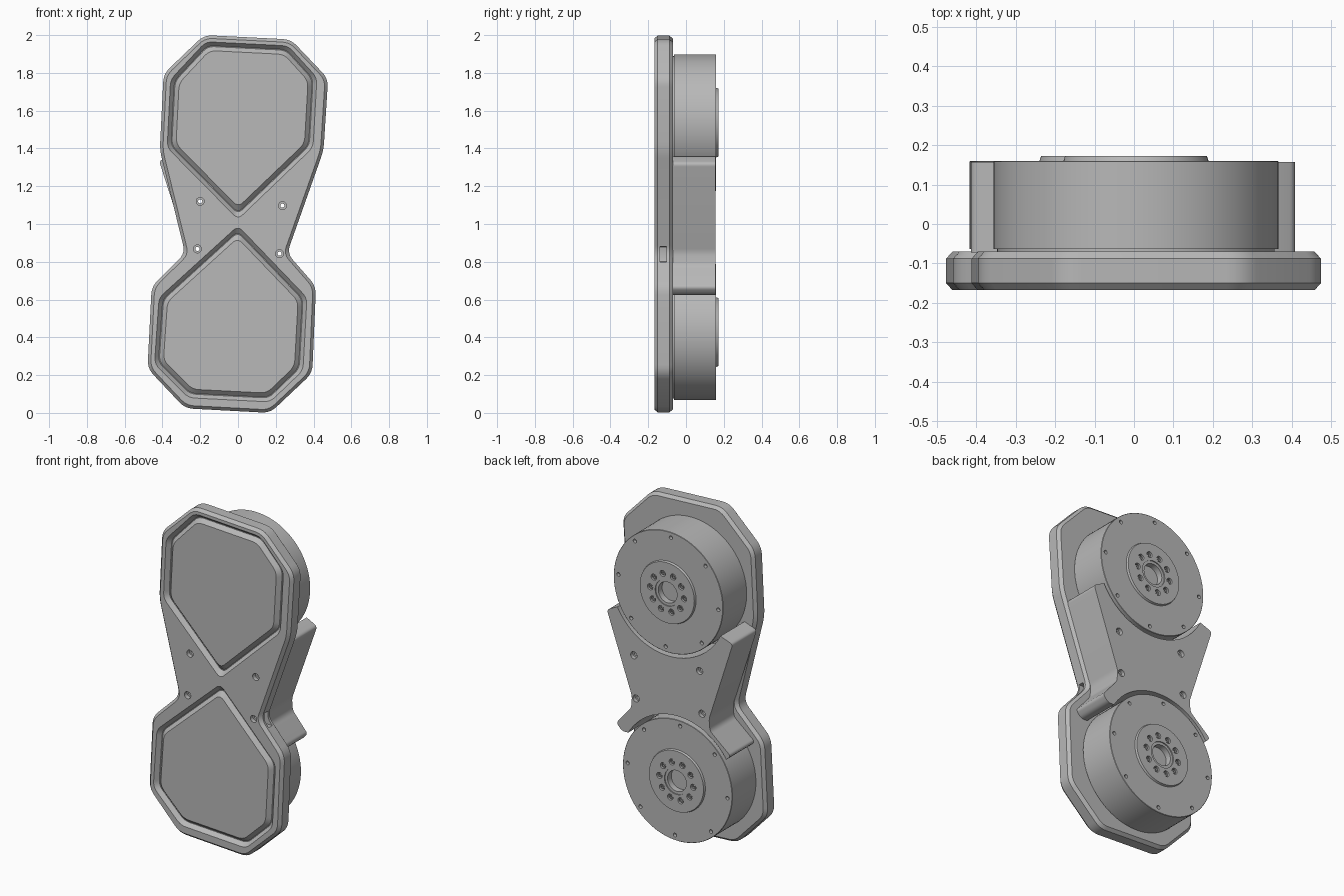
import bpy
import bmesh
from math import sin, cos, pi, radians
from mathutils import Vector

if "Cube" in bpy.data.objects:
    bpy.data.objects.remove(bpy.data.objects["Cube"], do_unlink=True)

grey = bpy.data.materials.new("machined_grey")
grey.use_nodes = True
grey.diffuse_color = (0.48, 0.48, 0.48, 1)
grey.node_tree.nodes["Principled BSDF"].inputs["Base Color"].default_value = grey.diffuse_color


def inset(points, d):
    """Move each edge of a clockwise outline inward by d."""
    pts = [Vector(p) for p in points]
    result = []
    for i, p in enumerate(pts):
        a = (p - pts[i - 1]).normalized()
        b = (pts[(i + 1) % len(pts)] - p).normalized()
        n1, n2 = Vector((a.y, -a.x)), Vector((b.y, -b.x))
        result.append(p + (n1 + n2) * d / (1 + n1.dot(n2)))
    return result


def rounded(points, cut, steps=5):
    """Replace each corner by a short curve starting cut away from it."""
    pts = [Vector(p) for p in points]
    result = []
    for i, p in enumerate(pts):
        a = p + (pts[i - 1] - p).normalized() * cut
        b = p + (pts[(i + 1) % len(pts)] - p).normalized() * cut
        for k in range(steps + 1):
            t = k / steps
            result.append(a * (1 - t) ** 2 + p * 2 * t * (1 - t) + b * t * t)
    return result


def circle(r, x, z, n=64):
    return [Vector((x + r * cos(2 * pi * i / n), z + r * sin(2 * pi * i / n))) for i in range(n)]


def add_loft(bm, rings):
    """Join outlines given as (points, y) and cap both ends."""
    loops = [[bm.verts.new((p.x, y, p.y)) for p in pts] for pts, y in rings]
    faces = [bm.faces.new(loops[0]), bm.faces.new(loops[-1])]
    for a, b in zip(loops, loops[1:]):
        for i in range(len(a)):
            faces.append(bm.faces.new((a[i - 1], a[i], b[i], b[i - 1])))
    bmesh.ops.recalc_face_normals(bm, faces=faces)


def build(name, lofts):
    bm = bmesh.new()
    for rings in lofts:
        add_loft(bm, rings)
    mesh = bpy.data.meshes.new(name)
    bm.to_mesh(mesh)
    bm.free()
    mesh.materials.append(grey)
    ob = bpy.data.objects.new(name, mesh)
    bpy.context.collection.objects.link(ob)
    return ob


def activate(ob):
    bpy.ops.object.select_all(action='DESELECT')
    ob.select_set(True)
    bpy.context.view_layer.objects.active = ob


def carve(ob, lofts):
    cutter = build("cutter", lofts)
    cutter.hide_render = True
    mod = ob.modifiers.new("carve", 'BOOLEAN')
    mod.operation, mod.solver, mod.object = 'DIFFERENCE', 'EXACT', cutter
    activate(ob)
    bpy.ops.object.modifier_apply(modifier=mod.name)
    bpy.data.objects.remove(cutter, do_unlink=True)


def finish(ob):
    activate(ob)
    bpy.ops.object.shade_smooth_by_angle(angle=radians(24))


FRONT, BACK = -0.168, -0.07
MOTORS = {"upper": (0.005, 1.537), "lower": (-0.056, 0.428)}
HOLES = [(-0.2, 1.12), (0.235, 1.097), (-0.215, 0.868), (0.22, 0.843)]

# Cover plate with a waist and chamfered rims
outline = [(-0.18, 2.0), (0.28, 1.977), (0.477, 1.77), (0.453, 1.39), (0.26, 0.845),
           (0.413, 0.67), (0.393, 0.21), (0.17, 0.0), (-0.28, 0.024), (-0.479, 0.235),
           (-0.457, 0.67), (-0.28, 0.845), (-0.414, 1.39), (-0.394, 1.795)]
full, small = rounded(outline, 0.045), rounded(inset(outline, 0.016), 0.04)
plate = build("cover_plate", [[(small, FRONT), (full, FRONT + 0.018),
                               (full, BACK - 0.018), (small, BACK)]])

# Each panel stands level with the plate, inside a sloped groove
PANELS = {
    "upper": [(-0.17, 1.965), (0.265, 1.943), (0.418, 1.775), (0.397, 1.405),
              (0.0, 1.025), (-0.375, 1.405), (-0.357, 1.765)],
    "lower": [(0.0, 0.99), (0.365, 0.61), (0.344, 0.225), (0.17, 0.058),
              (-0.262, 0.08), (-0.442, 0.26), (-0.418, 0.61)]}
for name, panel in PANELS.items():
    def ring(d, depth):
        return rounded(inset(panel, d), 0.035), FRONT + depth

    carve(plate, [[ring(0, -0.01), ring(0, 0), ring(0.02, 0.024)]])
    finish(build(name + "_panel", [[ring(0.024, 0.03), ring(0.024, 0.024), ring(0.046, 0.001)]]))

# Through holes with counterbores, and the side slot at the waist
carve(plate, [[(circle(0.021, x, z, 24), FRONT - 0.01), (circle(0.021, x, z, 24), FRONT + 0.025),
               (circle(0.011, x, z, 24), FRONT + 0.025), (circle(0.011, x, z, 24), BACK + 0.02)]
              for x, z in HOLES])
slot = rounded([(0.24, 0.88), (0.34, 0.88), (0.34, 0.8), (0.24, 0.8)], 0.008, 2)
carve(plate, [[(slot, -0.138), (slot, -0.104)]])
finish(plate)

# Bracket between the two motors, scooped to clear them
sides = [(-0.418, 1.335), (-0.33, 1.367), (0.34, 1.36), (0.413, 1.322), (0.247, 0.85),
         (0.252, 0.78), (0.35, 0.665), (0.315, 0.625), (-0.37, 0.63), (-0.405, 0.665),
         (-0.268, 0.78), (-0.262, 0.85)]
shape = rounded(sides, 0.02)
bracket = build("bracket", [[(shape, BACK - 0.002), (shape, 0.157)]])
for x, z in MOTORS.values():
    scoop = circle(0.383, x, z, 96)
    carve(bracket, [[(scoop, -0.2), (scoop, 0.3)]])
carve(bracket, [[(circle(0.011, x, z, 24), -0.2), (circle(0.011, x, z, 24), 0.135),
                 (circle(0.021, x, z, 24), 0.135), (circle(0.021, x, z, 24), 0.2)]
                for x, z in HOLES])
finish(bracket)

# Motors: drum, raised hub, bored centre, and two rings of bolt holes
profile = [(0.352, -0.075), (0.352, -0.064), (0.361, -0.064), (0.361, 0.158), (0.359, 0.16),
           (0.184, 0.16), (0.18, 0.172), (0.078, 0.172), (0.078, 0.166),
           (0.062, 0.166), (0.062, 0.13)]
for name, (cx, cz) in MOTORS.items():
    motor = build(name + "_motor", [[(circle(r, cx, cz, 96), y) for r, y in profile]])
    pits = []
    for count, spread, r, floor in ((8, 0.33, 0.011, 0.14), (10, 0.112, 0.018, 0.154)):
        for i in range(count):
            a = 2 * pi * i / count + radians(3)
            pit = circle(r, cx + spread * cos(a), cz + spread * sin(a), 20)
            pits.append([(pit, floor), (pit, 0.2)])
    carve(motor, pits)
    finish(motor)

    # Hub screws sitting in their pits
    screws = []
    for i in range(10):
        a = 2 * pi * i / 10 + radians(3)
        x, z = cx + 0.112 * cos(a), cz + 0.112 * sin(a)
        screws.append([(circle(0.012, x, z, 20), 0.152), (circle(0.012, x, z, 20), 0.167),
                       (circle(0.006, x, z, 20), 0.167), (circle(0.006, x, z, 20), 0.158)])
    finish(build(name + "_hub_screws", screws))
